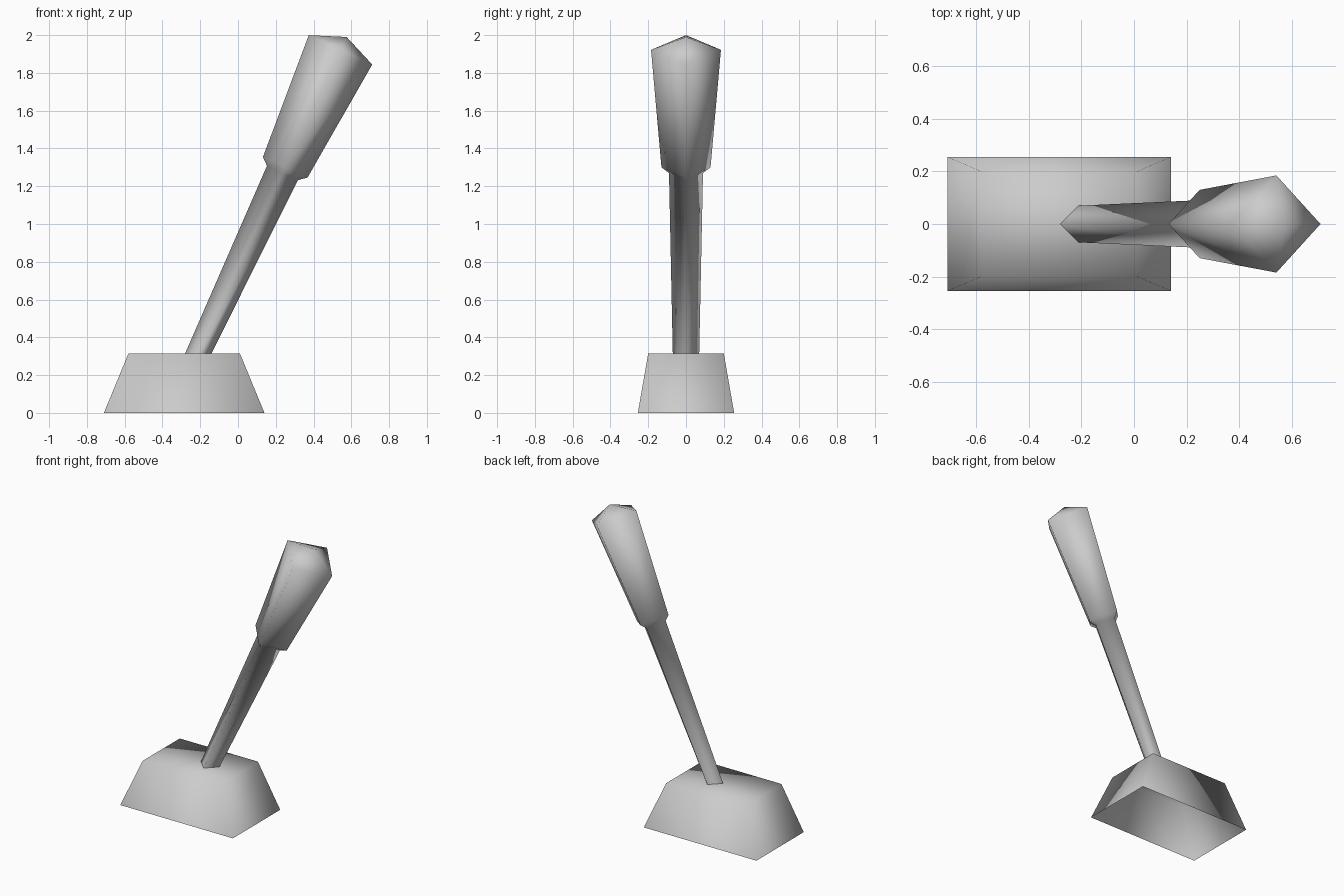
import bpy, bmesh, math
from mathutils import Vector, Matrix

cube = bpy.data.objects.get("Cube")
if cube:
    bpy.data.objects.remove(cube, do_unlink=True)

grey = bpy.data.materials.new("plain_grey")
grey.use_nodes = True
colour = (0.6, 0.6, 0.6, 1)
grey.diffuse_color = colour
grey.node_tree.nodes["Principled BSDF"].inputs["Base Color"].default_value = colour


def loft(name, rings, apex=None):
    """Smooth shell through four-cornered rings, open below, closed flat or to a point."""
    bm = bmesh.new()
    loops = [[bm.verts.new(p) for p in ring] for ring in rings]
    for a, b in zip(loops, loops[1:]):
        for i in range(4):
            j = (i + 1) % 4
            bm.faces.new((a[i], a[j], b[j], b[i]))
    if apex:
        tip = bm.verts.new(apex)
        for i in range(4):
            bm.faces.new((loops[-1][i], loops[-1][(i + 1) % 4], tip))
    else:
        bm.faces.new(loops[-1])
    for face in bm.faces:
        face.smooth = True
    mesh = bpy.data.meshes.new(name)
    bm.to_mesh(mesh)
    bm.free()
    mesh.materials.append(grey)
    bpy.context.collection.objects.link(bpy.data.objects.new(name, mesh))


def rectangle(x0, x1, y, z):
    return [(x0, -y, z), (x1, -y, z), (x1, y, z), (x0, y, z)]


def diamond(x, z, radius, tilt):
    """Square ring with corners toward the sides, tilted about y."""
    turn = Matrix.Rotation(tilt, 3, 'Y')
    corners = ((1, 0, 0), (0, 1, 0), (-1, 0, 0), (0, -1, 0))
    return [Vector((x, 0, z)) + turn @ (Vector(c) * radius) for c in corners]


lean = math.radians(24.8)

# Tapered hollow base housing, open underneath
loft("base", [rectangle(-0.71, 0.14, 0.255, 0), rectangle(-0.58, 0.01, 0.2, 0.315)])

# Leaning shaft, cut level at the base, running into a flared grip with a pointed cap
loft("lever", [diamond(-0.21, 0.315, 0.07, 0), diamond(0.235, 1.27, 0.09, lean),
               diamond(0.25, 1.3, 0.13, lean), diamond(0.5425, 1.922, 0.185, lean)],
     apex=(0.575, 0, 1.99))
